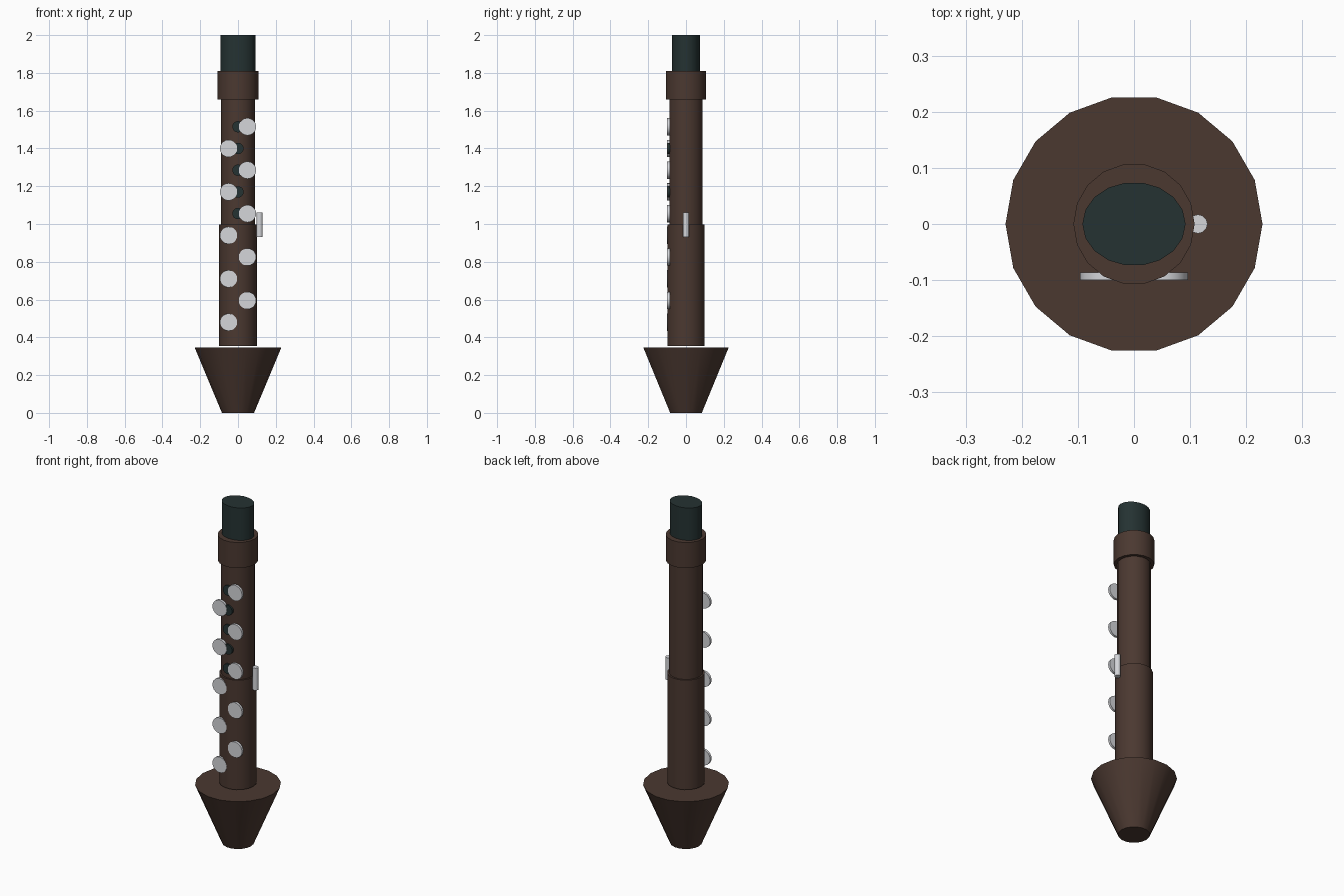
import bpy
import math

cube = bpy.data.objects.get("Cube")
if cube:
    bpy.data.objects.remove(cube)


def make_material(name, rgb):
    mat = bpy.data.materials.new(name)
    mat.use_nodes = True
    colour = (*rgb, 1)
    mat.diffuse_color = colour
    mat.node_tree.nodes["Principled BSDF"].inputs["Base Color"].default_value = colour
    return mat


wood = make_material("dark_brown_wood", (0.070, 0.040, 0.030))
dark = make_material("dark_green_black", (0.018, 0.032, 0.032))
silver = make_material("silver", (0.66, 0.67, 0.70))


def tube(name, mat, bottom, top, r_bottom, r_top=None, sides=18, xy=(0, 0), squash=1):
    """Upright closed cylinder or cone with a corner on +x."""
    bpy.ops.mesh.primitive_cone_add(
        vertices=sides, radius1=r_bottom, radius2=r_top or r_bottom,
        depth=top - bottom, location=(*xy, (bottom + top) / 2),
        rotation=(0, 0, math.pi / 2))
    obj = bpy.context.object
    bpy.ops.object.transform_apply(location=False, rotation=True, scale=False)
    obj.scale.y = squash
    return finish(obj, name, mat)


def disc(name, mat, x, z, radius, front, back):
    """Round plate facing the front."""
    bpy.ops.mesh.primitive_cylinder_add(
        vertices=20, radius=radius, depth=back - front,
        location=(x, (front + back) / 2, z), rotation=(math.pi / 2, 0, 0))
    return finish(bpy.context.object, name, mat)


def finish(obj, name, mat):
    obj.name = name
    obj.data.materials.append(mat)
    bpy.ops.object.shade_smooth_by_angle(angle=math.radians(35))
    return obj


# Bell, body joints, collar and mouthpiece
tube("bell", wood, 0, 0.345, 0.085, 0.229)
tube("lower_body", wood, 0.355, 0.998, 0.1)
tube("upper_body", wood, 0.998, 1.66, 0.09)
tube("collar", wood, 1.66, 1.81, 0.108)
tube("mouthpiece", dark, 1.81, 2.0, 0.092, squash=0.81)

# Side rod
tube("side_rod", silver, 0.93, 1.06, 0.017, sides=12, xy=(0.114, 0))

# Alternating keys, with tone holes between them on the upper body
for i in range(10):
    z = 1.515 - 0.115 * i
    side = 1 if i % 2 == 0 else -1
    disc(f"key_{i + 1}", silver, 0.05 * side, z, 0.046, -0.1, -0.086)
    if i < 5:
        disc(f"tone_hole_{i + 1}", dark, 0, z, 0.03, -0.098, -0.08)
